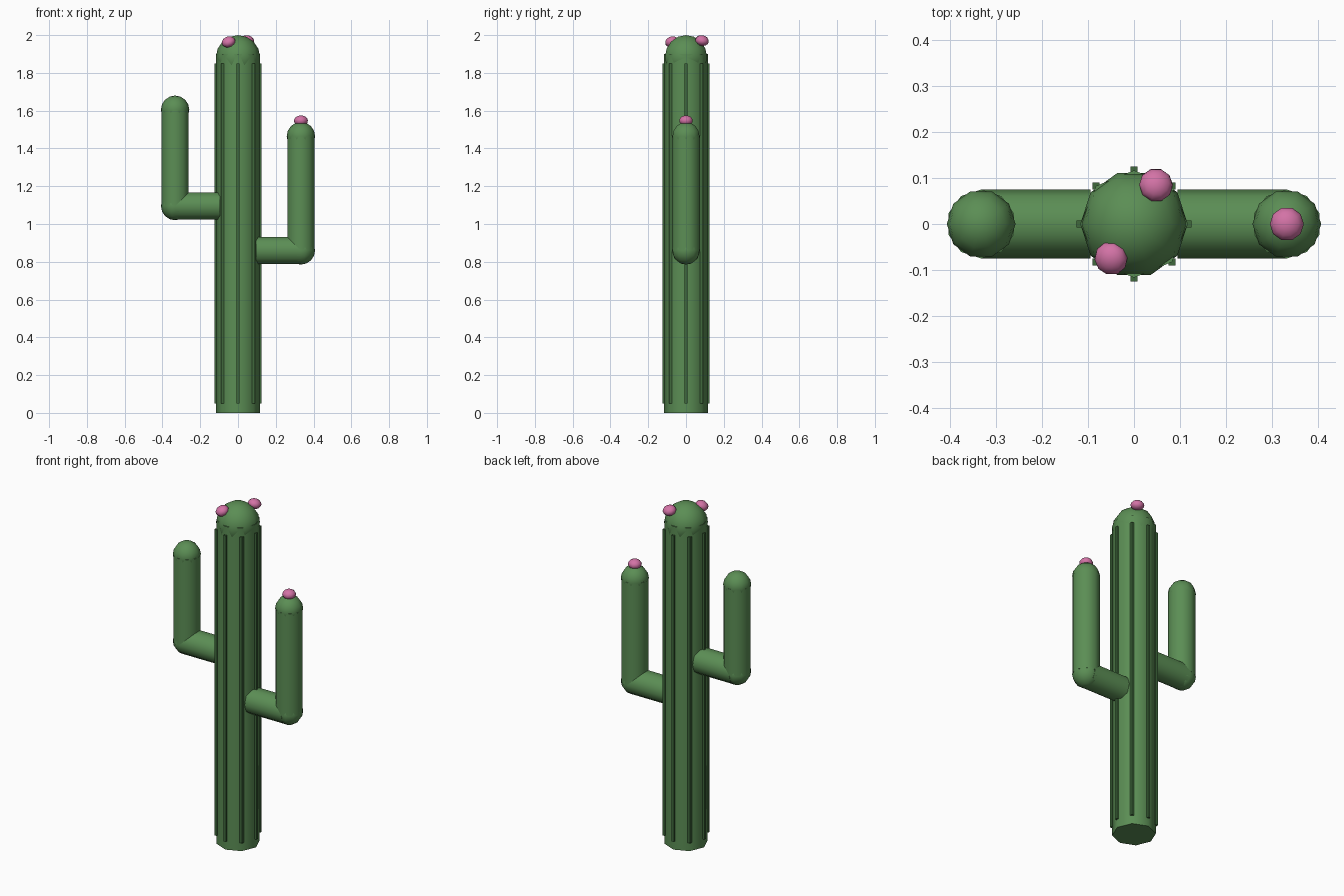
import bpy
import math

if "Cube" in bpy.data.objects:
    bpy.data.objects.remove(bpy.data.objects["Cube"], do_unlink=True)


def material(name, rgb):
    m = bpy.data.materials.new(name)
    m.use_nodes = True
    m.diffuse_color = (*rgb, 1)
    m.node_tree.nodes["Principled BSDF"].inputs["Base Color"].default_value = (*rgb, 1)
    return m


GREEN = material("cactus green", (0.105, 0.27, 0.09))
DARK = material("rib green", (0.05, 0.14, 0.045))
PINK = material("flower pink", (0.65, 0.17, 0.38))


def finish(name, mat, smooth=True):
    ob = bpy.context.object
    ob.name = name
    ob.data.materials.append(mat)
    if smooth:
        bpy.ops.object.shade_smooth_by_angle(angle=math.radians(50))
    return ob


def cylinder(name, sides, radius, length, centre, rotation=(0, 0, 0)):
    bpy.ops.mesh.primitive_cylinder_add(vertices=sides, radius=radius, depth=length,
                                        location=centre, rotation=rotation)
    finish(name, GREEN)


def ball(name, radius, centre, mat=GREEN, scale=(1, 1, 1), rotation=(0, 0, 0)):
    # A quarter turn puts the ring corners on the y axis, like the cylinders
    bpy.ops.mesh.primitive_uv_sphere_add(segments=10, ring_count=8, radius=radius,
                                         location=centre, rotation=rotation)
    ob = finish(name, mat)
    for v in ob.data.vertices:
        x, y, z = v.co
        v.co = (-y * scale[0], x * scale[1], z * scale[2])


# Trunk with rounded top
R = 0.117
cylinder("trunk", 8, R, 1.9, (0, 0, 0.95))
ball("trunk_top", R, (0, 0, 2 - R))

# Thin ribs along the trunk corners
for i in range(8):
    a = i * math.pi / 4
    bpy.ops.mesh.primitive_cube_add(size=1, location=(R * math.cos(a), R * math.sin(a), 0.95))
    ob = finish(f"rib_{i + 1}", DARK, smooth=False)
    for v in ob.data.vertices:
        v.co = (v.co.x * 0.016, v.co.y * 0.016, v.co.z * 1.8)


# Arms: horizontal branch, elbow, upright and rounded tip
ARM, OUT, INNER = 0.075, 0.333, 0.095
for side, sx, low, high in (("right", -1, 1.095, 1.605), ("left", 1, 0.86, 1.465)):
    cylinder(f"{side}_branch", 10, ARM, OUT - INNER,
             (sx * (OUT + INNER) / 2, 0, low), (0, math.pi / 2, 0))
    ball(f"{side}_elbow", ARM, (sx * OUT, 0, low))
    cylinder(f"{side}_upright", 10, ARM, high - low, (sx * OUT, 0, (low + high) / 2))
    ball(f"{side}_tip", ARM, (sx * OUT, 0, high))

# Flattened flower buds
for name, centre, tilt in (("back_flower", (0.048, 0.085, 1.971), (-0.2, 0.1, 0)),
                           ("front_flower", (-0.05, -0.075, 1.964), (0.3, -0.3, 0)),
                           ("arm_flower", (0.333, 0, 1.547), (0, 0, 0))):
    ball(name, 0.037, centre, PINK, (1, 1, 0.75), tilt)
